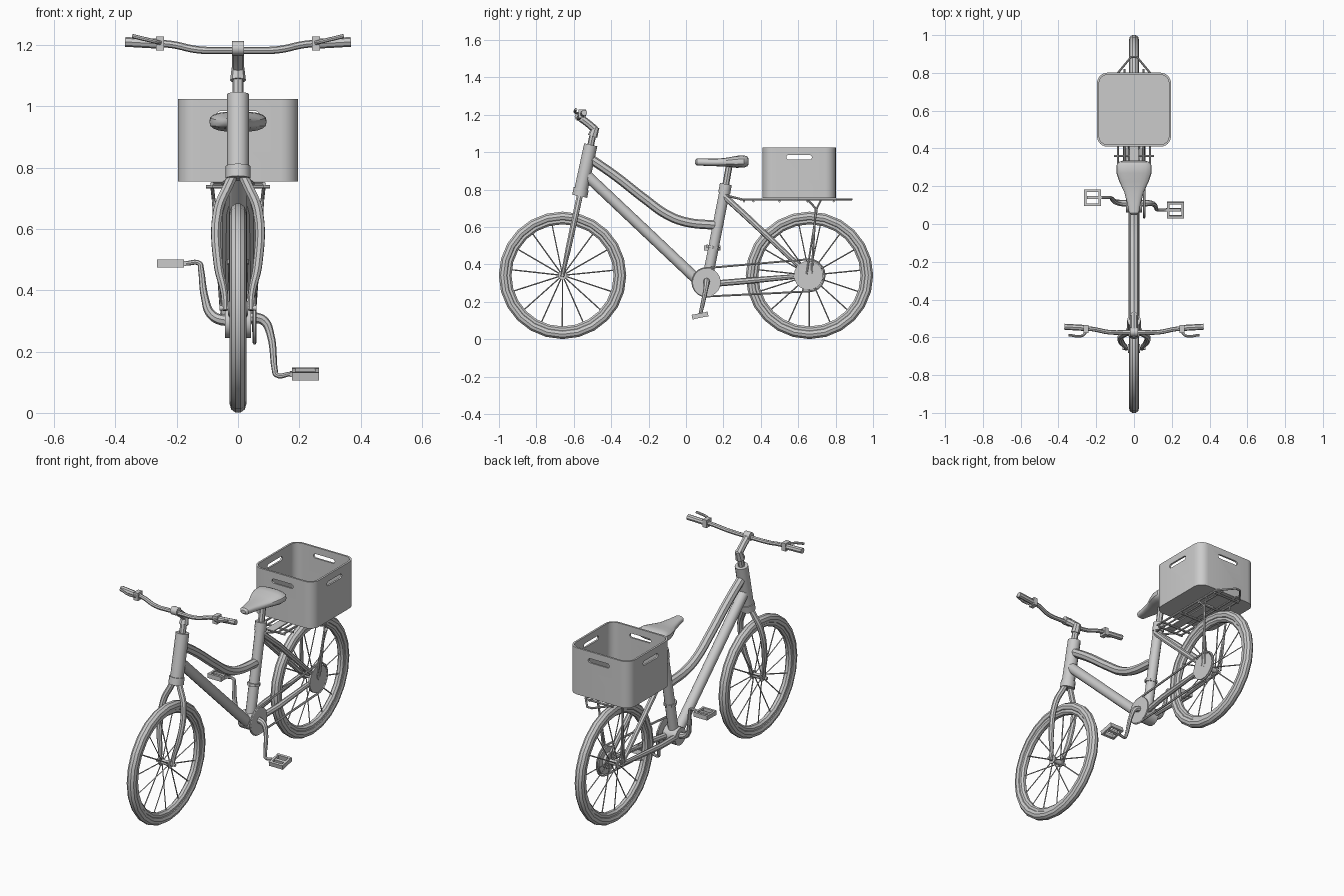
import bpy, bmesh
from math import sin, cos, pi, copysign
from mathutils import Matrix, Vector

if "Cube" in bpy.data.objects:
    bpy.data.objects.remove(bpy.data.objects["Cube"])


def finish(name, bm):
    bmesh.ops.remove_doubles(bm, verts=bm.verts, dist=1e-5)
    bmesh.ops.recalc_face_normals(bm, faces=bm.faces)
    me = bpy.data.meshes.new(name)
    bm.to_mesh(me)
    bm.free()
    ob = bpy.data.objects.new(name, me)
    bpy.context.collection.objects.link(ob)
    return ob


def activate(ob):
    bpy.ops.object.select_all(action='DESELECT')
    ob.select_set(True)
    bpy.context.view_layer.objects.active = ob


def tube(name, pts, r, radii=None, smooth=True, cyclic=False, res=2):
    """Round tube through points, with optional radius factors per point."""
    cu = bpy.data.curves.new(name, 'CURVE')
    cu.dimensions = '3D'
    cu.bevel_depth, cu.bevel_resolution, cu.use_fill_caps = r, res, True
    cu.resolution_u = 5
    smooth = smooth and len(pts) > 2
    sp = cu.splines.new('BEZIER' if smooth else 'POLY')
    store = sp.bezier_points if smooth else sp.points
    store.add(len(pts) - 1)
    for i, (p, q) in enumerate(zip(store, pts)):
        p.co = q if smooth else (*q, 1)
        p.radius = radii[i] if radii else 1
        if smooth:
            p.handle_left_type = p.handle_right_type = 'AUTO'
    sp.use_cyclic_u = cyclic
    ob = bpy.data.objects.new(name, cu)
    bpy.context.collection.objects.link(ob)
    activate(ob)
    bpy.ops.object.convert(target='MESH')


def lathe(name, y, z, prof, n=24, closed=False):
    """Turn an (x, radius) profile round an axle along x."""
    bm = bmesh.new()
    rings = [[bm.verts.new((x, y + r * cos(2*pi*k/n), z + r * sin(2*pi*k/n))) for x, r in prof]
             for k in range(n)]
    m = len(prof)
    for k in range(n):
        a, b = rings[k], rings[(k + 1) % n]
        for i in range(m if closed else m - 1):
            j = (i + 1) % m
            bm.faces.new((a[i], a[j], b[j], b[i]))
    return finish(name, bm)


def disc(name, y, z, x0, x1, r, n=20):
    return lathe(name, y, z, [(x0, 0), (x0, r), (x1, r), (x1, 0)], n)


def boxes(name, items):
    bm = bmesh.new()
    for c, s in items:
        bmesh.ops.create_cube(bm, size=1, matrix=Matrix.Translation(c) @ Matrix.Diagonal((*s, 1)))
    me = finish(name, bm)
    return me


def steer(z, x=0):
    return (x, -0.66 + (z - 0.342) * 0.216, z)


HZ = 0.342

# wheels: tyre, rim, hub, spokes
for tag, wy in (("front", -0.66), ("rear", 0.66)):
    lathe(tag + "_tyre", wy, HZ, [(0.027 * cos(2*pi*k/10), 0.315 + 0.027 * sin(2*pi*k/10))
                                  for k in range(10)], 24, True)
    lathe(tag + "_rim", wy, HZ, [(-0.018, 0.298), (-0.018, 0.283), (-0.008, 0.273), (0.008, 0.273),
                                 (0.018, 0.283), (0.018, 0.298)], 24, True)
    lathe(tag + "_hub", wy, HZ, [(-0.06, 0), (-0.06, 0.008), (-0.032, 0.008), (-0.032, 0.024),
                                 (-0.026, 0.024), (-0.026, 0.014), (0.026, 0.014), (0.026, 0.024),
                                 (0.032, 0.024), (0.032, 0.008), (0.06, 0.008), (0.06, 0)], 16)
    for k in range(15):
        a = 2 * pi * k / 15 + 0.1
        tube(tag + "_spoke", [(0.024 * (-1) ** k, wy + 0.018 * cos(a), HZ + 0.018 * sin(a)),
                              (0, wy + 0.28 * cos(a), HZ + 0.28 * sin(a))], 0.0035, res=0)

# frame
tube("head_tube", [steer(0.775), steer(1.04)], 0.036, res=4)
tube("head_collar", [steer(0.765), steer(0.805)], 0.041, res=4)
tube("top_tube", [(0, -0.51, 0.965), (0, -0.38, 0.875), (0, -0.22, 0.75), (0, -0.1, 0.665),
                  (0, 0.0, 0.627), (0, 0.16, 0.61)], 0.025)
tube("down_tube", [(0, -0.535, 0.88), (0, 0.09, 0.29)], 0.029, res=4)
tube("seat_tube", [(0, 0.108, 0.29), (0, 0.208, 0.80)], 0.028, res=4)
tube("seat_clamp", [(0, 0.204, 0.78), (0, 0.213, 0.83)], 0.032, res=4)
tube("seat_post", [(0, 0.208, 0.80), (0, 0.232, 0.935)], 0.018)
tube("cable_clip", [(0, 0.143, 0.485), (0, 0.146, 0.50)], 0.036)
disc("bottom_bracket", 0.11, 0.295, -0.042, 0.042, 0.05)
for s in (-1, 1):
    tube("seat_stay", [(s*0.012, 0.205, 0.765), (s*0.04, 0.32, 0.66), (s*0.045, 0.655, 0.345)],
         0.017, [1, 1, 0.8], smooth=False)
    tube("chain_stay", [(s*0.025, 0.12, 0.295), (s*0.042, 0.3, 0.31), (s*0.045, 0.655, HZ)],
         0.017, [1, 1, 0.7], smooth=False)
    tube("fork_leg", [steer(0.785, s*0.012), steer(0.75, s*0.028), steer(0.66, s*0.065),
                      steer(0.48, s*0.064), steer(0.39, s*0.045), steer(0.335, s*0.042)],
         0.017, [1, 1, 1, 0.9, 0.7, 0.6])

# stem and handlebar with grips and brake levers
tube("steerer", [steer(1.03), steer(1.10)], 0.018)
tube("stem_post", [steer(1.085), (0, -0.482, 1.135)], 0.026, [1, 0.75])
tube("stem_arm", [(0, -0.484, 1.12), (0, -0.525, 1.155), (0, -0.572, 1.19)], 0.02)
disc("bar_clamp", -0.572, 1.19, -0.02, 0.02, 0.023)
tube("handlebar", [(s * x, y, z) for s, seq in ((-1, (3, 2, 1, 0)), (1, (0, 1, 2, 3))) for i in seq
                   for x, y, z in [((0.03, -0.573, 1.183), (0.13, -0.573, 1.185),
                                    (0.22, -0.556, 1.203), (0.36, -0.545, 1.21))[i]]], 0.012)
for s in (-1, 1):
    tube("grip", [(s*0.265, -0.55, 1.205), (s*0.368, -0.544, 1.211)], 0.016)
    boxes("lever_clamp", [((s*0.254, -0.555, 1.206), (0.026, 0.042, 0.045))])
    tube("brake_lever", [(s*0.254, -0.575, 1.208), (s*0.275, -0.592, 1.213),
                         (s*0.345, -0.588, 1.23)], 0.007)

# saddle: lofted rounded sections (y, half width, bottom, top)
bm = bmesh.new()
rings = []
for y, w, b, t in ((0.048, 0.014, 0.938, 0.957), (0.058, 0.026, 0.93, 0.966), (0.11, 0.036, 0.927, 0.966),
                   (0.17, 0.052, 0.925, 0.966), (0.225, 0.078, 0.922, 0.972), (0.27, 0.093, 0.917, 0.981),
                   (0.31, 0.094, 0.918, 0.984), (0.328, 0.08, 0.925, 0.977), (0.335, 0.06, 0.935, 0.965)):
    ring = []
    for k in range(20):
        c, d = cos(2*pi*k/20), sin(2*pi*k/20)
        ring.append(bm.verts.new((w * copysign(abs(c) ** 0.75, c), y,
                                  (b + t)/2 + (t - b)/2 * copysign(abs(d) ** 0.75, d))))
    rings.append(ring)
for a, b in zip(rings, rings[1:]):
    for k in range(20):
        bm.faces.new((a[k], a[(k+1) % 20], b[(k+1) % 20], b[k]))
bm.faces.new(rings[0])
bm.faces.new(rings[-1])
finish("saddle", bm)

# drivetrain
CY, CZ = 0.11, 0.305
disc("chainring", CY, CZ, 0.05, 0.058, 0.076)
disc("rear_sprocket", 0.655, HZ, 0.046, 0.058, 0.078)
disc("cassette", 0.655, HZ, 0.03, 0.046, 0.045)
chain = [(0.054, 0.655 + 0.086 * cos(a), HZ + 0.086 * sin(a)) for a in [-pi/2 + pi*k/10 for k in range(11)]]
chain += [(0.054, CY + 0.076 * cos(a), CZ + 0.076 * sin(a)) for a in [pi/2 + pi*k/10 for k in range(11)]]
tube("chain", chain, 0.006, smooth=False, cyclic=True, res=1)
tube("crank", [(-0.17, 0.14, 0.488), (-0.125, 0.14, 0.487), (-0.121, 0.138, 0.47), (-0.108, 0.124, 0.375),
               (-0.088, 0.114, 0.322), (-0.05, 0.11, 0.303), (0.05, 0.11, 0.311), (0.085, 0.11, 0.3),
               (0.105, 0.104, 0.26), (0.12, 0.078, 0.14), (0.125, 0.074, 0.124), (0.17, 0.074, 0.127)],
     0.014, [0.55, 0.6, 0.7, 0.9, 1.1, 1.3, 1.3, 1.1, 0.9, 0.7, 0.6, 0.55])
for px, py, pz, s in ((-0.22, 0.14, 0.488, -1), (0.22, 0.075, 0.127, 1)):
    ob = boxes("pedal", [((0, d * 0.037, 0), (0.088, 0.013, 0.026)) for d in (-1, 1)] +
               [((d * 0.038, 0, 0), (0.012, 0.07, 0.024)) for d in (-1, 1)] +
               [((-s * 0.01, 0, 0), (0.08, 0.016, 0.016))])
    ob.location = (px, py, pz)
    ob.rotation_euler.x = 0.2 if s > 0 else 0

# rear rack
RZ = 0.748
tube("rack_rail", [(-0.085, 0.3, RZ), (-0.085, 0.8, RZ), (-0.015, 0.885, RZ), (0.015, 0.885, RZ),
                   (0.085, 0.8, RZ), (0.085, 0.3, RZ)], 0.006, smooth=False)
for x in (-0.05, 0.05):
    tube("rack_rod", [(x, 0.29, RZ), (x, 0.82, RZ)], 0.005)
boxes("rack_plate", [((0, 0.47, RZ), (0.05, 0.36, 0.006))])
for y in (0.31, 0.36, 0.5, 0.65, 0.79):
    w = 0.105 if y == 0.36 else 0.085
    tube("rack_cross_bar", [(-w, y, RZ - 0.01), (w, y, RZ - 0.01)], 0.006)
for s in (-1, 1):
    tube("rack_mount", [(s*0.02, 0.21, 0.77), (s*0.05, 0.30, RZ)], 0.006)
    tube("rack_strut", [(s*0.085, 0.655, 0.742), (s*0.08, 0.693, 0.70), (s*0.055, 0.672, 0.35)], 0.006, smooth=False)
    tube("rack_strut", [(s*0.085, 0.72, 0.742), (s*0.08, 0.70, 0.70), (s*0.055, 0.645, 0.35)], 0.005, smooth=False)

# basket with four handle slots
bm = bmesh.new()
outline = []
for i, (cx, cy) in enumerate(((1, 1), (-1, 1), (-1, -1), (1, -1))):
    for k in range(7):
        a = pi/2 * (i + k/6)
        outline.append((cx * 0.14 + 0.056 * cos(a), 0.605 + cy * 0.14 + 0.056 * sin(a)))
low, high = ([bm.verts.new((x, y, z)) for x, y in outline] for z in (0.755, 1.025))
for k in range(28):
    j = (k + 1) % 28
    bm.faces.new((low[k], low[j], high[j], high[k]))
bm.faces.new(low[::-1])
basket = finish("basket", bm)
if basket.data.polygons[-1].normal.z > 0:
    basket.data.flip_normals()
activate(basket)
mod = basket.modifiers.new("wall", 'SOLIDIFY')
mod.thickness, mod.offset = 0.011, -1
bpy.ops.object.modifier_apply(modifier=mod.name)
for along_x in (True, False):
    bm = bmesh.new()
    ring = []
    for k in range(14):
        a = -pi/2 + pi * (k % 7) / 6 + (pi if k > 6 else 0)
        u = (0.056 if k < 7 else -0.056) + 0.0125 * cos(a)
        z = 0.973 + 0.0125 * sin(a)
        ring.append(bm.verts.new((-0.4, 0.605 + u, z) if along_x else (u, 0.2, z)))
    face = bm.faces.new(ring)
    new = bmesh.ops.extrude_face_region(bm, geom=[face], use_keep_orig=True)["geom"]
    bmesh.ops.translate(bm, verts=[v for v in new if isinstance(v, bmesh.types.BMVert)],
                        vec=Vector((0.8, 0, 0) if along_x else (0, 0.8, 0)))
    cutter = finish("slot_cutter", bm)
    cutter.hide_render = True
    activate(basket)
    mod = basket.modifiers.new("slots", 'BOOLEAN')
    mod.operation, mod.solver, mod.object = 'DIFFERENCE', 'EXACT', cutter
    bpy.ops.object.modifier_apply(modifier=mod.name)
    bpy.data.objects.remove(cutter)

# smooth shading with crisp edges
bpy.ops.object.select_all(action='SELECT')
bpy.context.view_layer.objects.active = basket
bpy.ops.object.shade_smooth_by_angle(angle=0.6)
